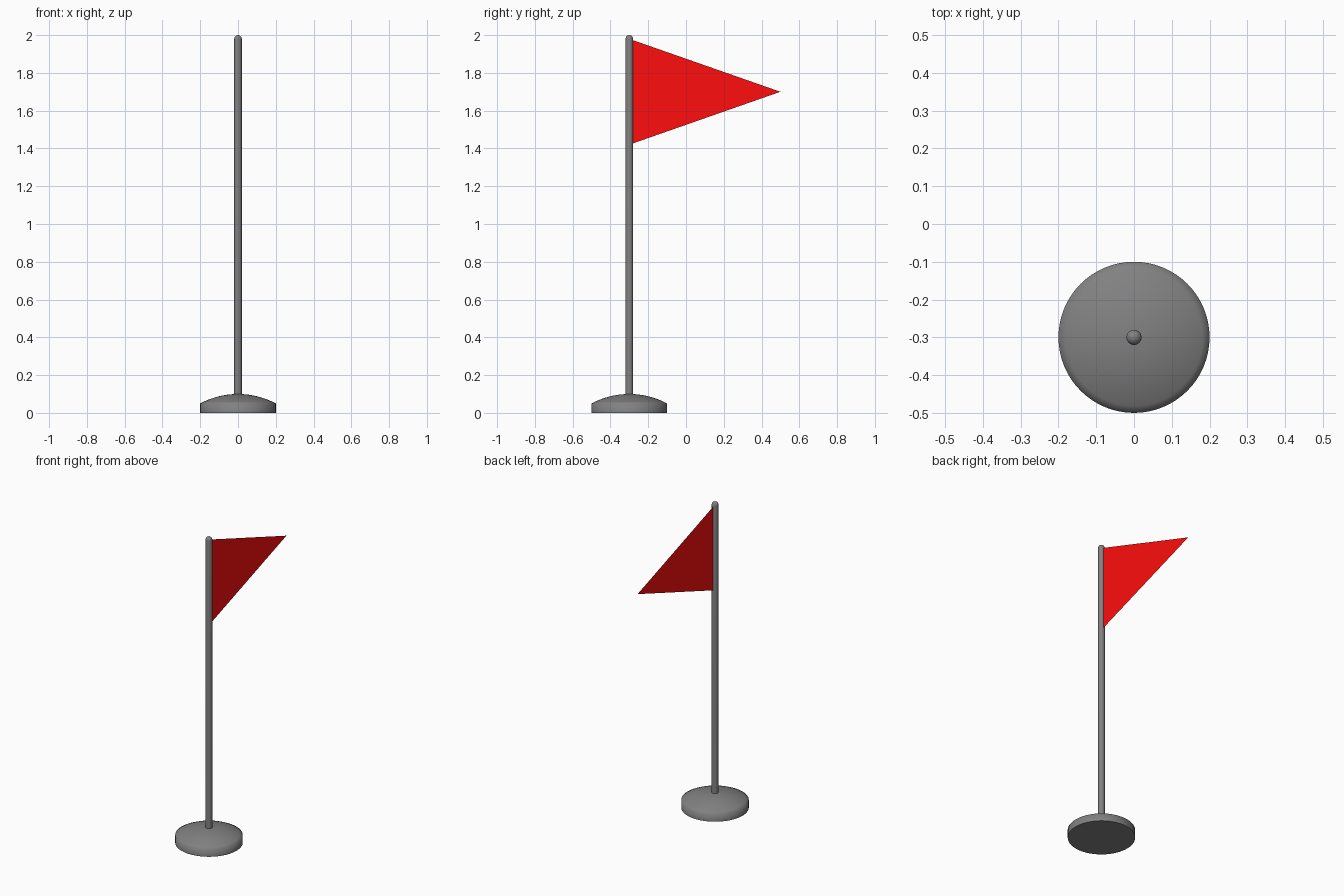
import bpy, bmesh
from math import sin, cos, pi, asin, radians

if "Cube" in bpy.data.objects:
    bpy.data.objects.remove(bpy.data.objects["Cube"])

CENTRE_Y = -0.3
GREY = (0.22, 0.22, 0.22, 1)
RED = (1.0, 0.004, 0.004, 1)


def finish(name, bm, colour):
    mesh = bpy.data.meshes.new(name)
    bm.to_mesh(mesh)
    bm.free()
    obj = bpy.data.objects.new(name, mesh)
    bpy.context.collection.objects.link(obj)
    mat = bpy.data.materials.new(name + "_colour")
    mat.diffuse_color = colour
    mat.use_nodes = True
    mat.node_tree.nodes["Principled BSDF"].inputs["Base Color"].default_value = mat.diffuse_color
    mesh.materials.append(mat)
    return obj


def lathe(name, profile, steps):
    """Spin an (r, z) profile around the vertical pole axis."""
    bm = bmesh.new()
    verts = [bm.verts.new((r, CENTRE_Y, z)) for r, z in profile]
    edges = [bm.edges.new(pair) for pair in zip(verts, verts[1:])]
    bmesh.ops.spin(bm, geom=verts + edges, cent=(0, CENTRE_Y, 0),
                   axis=(0, 0, 1), angle=2 * pi, steps=steps)
    bmesh.ops.remove_doubles(bm, verts=bm.verts, dist=1e-5)
    bmesh.ops.recalc_face_normals(bm, faces=bm.faces)
    obj = finish(name, bm, GREY)
    bpy.ops.object.select_all(action='DESELECT')
    obj.select_set(True)
    bpy.context.view_layer.objects.active = obj
    bpy.ops.object.shade_smooth_by_angle(angle=radians(75))
    return obj


# Weighted base: short cylinder wall blending into a shallow spherical dome
R = 0.425
rim = asin(0.2 / R)
dome = [(R * sin(rim * i / 10), 0.1 - R + R * cos(rim * i / 10))
        for i in range(10, -1, -1)]
lathe("base", [(0, 0), (0.2, 0)] + dome, 64)

# Pole with a rounded tip
tip = [(0.02 * cos(pi / 2 * i / 8), 1.98 + 0.02 * sin(pi / 2 * i / 8))
       for i in range(9)]
lathe("pole", [(0, 0.08), (0.02, 0.08)] + tip, 32)

# Pennant: a single flat triangle fixed to the pole
bm = bmesh.new()
bm.faces.new([bm.verts.new((0, y, z)) for y, z in
              [(CENTRE_Y, 1.42), (0.5, 1.70), (CENTRE_Y, 1.98)]])
finish("flag", bm, RED)
